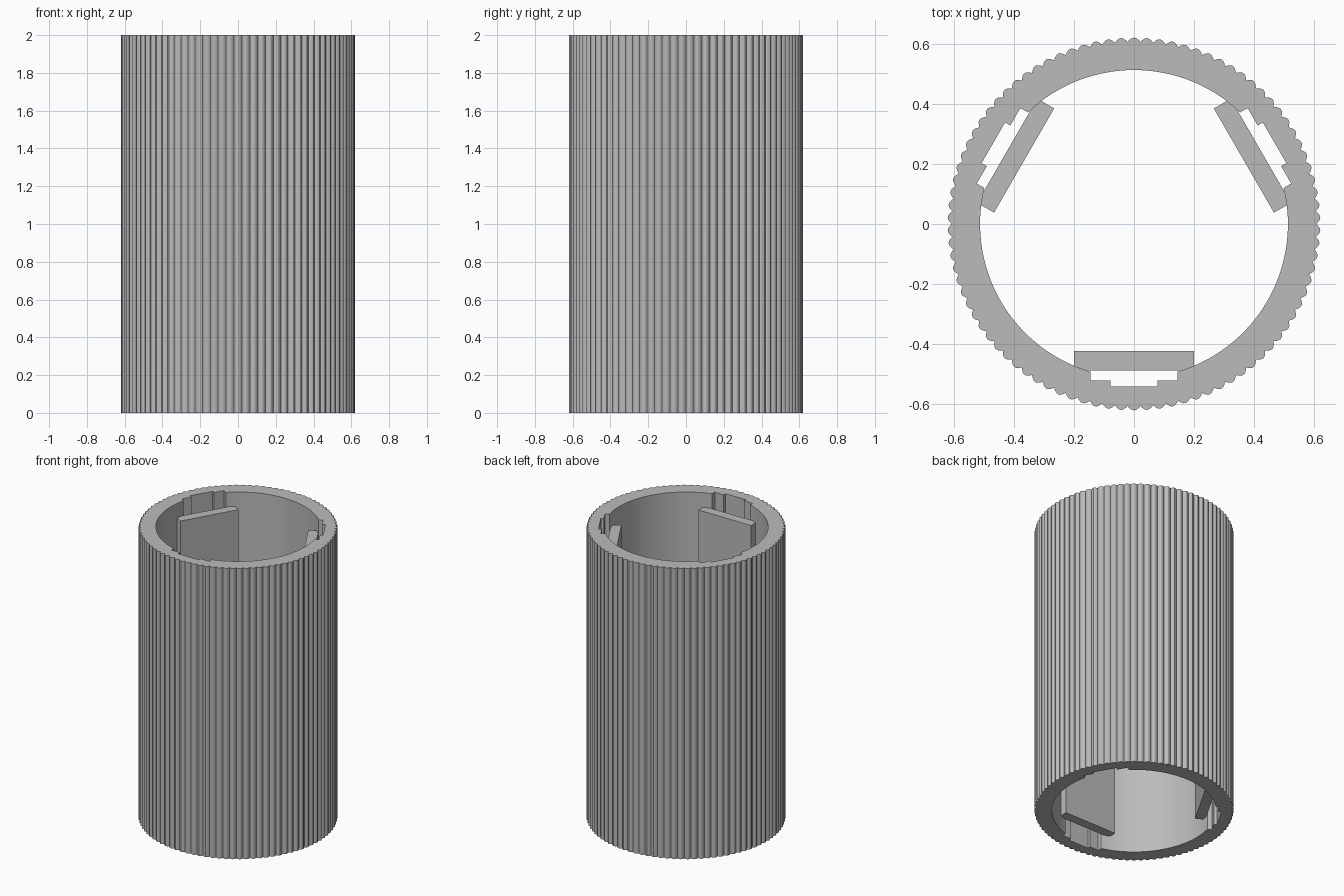
import bpy, bmesh, math
from mathutils import Vector, Matrix

if "Cube" in bpy.data.objects:
    bpy.data.objects.remove(bpy.data.objects["Cube"])

HEIGHT = 2.0
R_IN, R_OUT, R_VALLEY = 0.512, 0.62, 0.606
FLUTES = 90

grey = bpy.data.materials.new("plain_grey")
grey.diffuse_color = (0.5, 0.5, 0.5, 1)
grey.use_nodes = True
grey.node_tree.nodes["Principled BSDF"].inputs["Base Color"].default_value = grey.diffuse_color


def finish(bm, name, smooth=False):
    bmesh.ops.recalc_face_normals(bm, faces=bm.faces[:])
    mesh = bpy.data.meshes.new(name)
    bm.to_mesh(mesh)
    bm.free()
    mesh.materials.append(grey)
    obj = bpy.data.objects.new(name, mesh)
    bpy.context.collection.objects.link(obj)
    if smooth:
        bpy.context.view_layer.objects.active = obj
        obj.select_set(True)
        bpy.ops.object.shade_smooth_by_angle(angle=math.radians(25))
        obj.select_set(False)
    return obj


def polar(r, a):
    return Vector((r * math.cos(a), r * math.sin(a), 0))


def extrude_profile(loops, z0, z1):
    """Fill nested closed loops and extrude them upward."""
    bm = bmesh.new()
    edges = []
    for loop in loops:
        vs = [bm.verts.new((p.x, p.y, z0)) for p in loop]
        edges += [bm.edges.new((vs[i - 1], vs[i])) for i in range(len(vs))]
    bmesh.ops.triangle_fill(bm, edges=edges, use_beauty=True)
    ext = bmesh.ops.extrude_face_region(bm, geom=bm.faces[:], use_keep_orig=True)
    top = [v for v in ext["geom"] if isinstance(v, bmesh.types.BMVert)]
    bmesh.ops.translate(bm, verts=top, vec=(0, 0, z1 - z0))
    return bm


# Fluted outer outline: rounded ridges with narrow valleys
outer = []
STEPS = 6
for i in range(FLUTES):
    for k in range(STEPS):
        a = 2 * math.pi * (i + k / STEPS) / FLUTES
        outer.append(polar(R_VALLEY + (R_OUT - R_VALLEY) * math.sin(math.pi * k / STEPS), a))

# Round bore outline with three stepped slots
half = 0.145
mouth = math.sqrt(R_IN ** 2 - half ** 2)
slot = [(-half, -mouth), (-half, -0.52), (-0.078, -0.52), (-0.078, -0.54),
        (0.078, -0.54), (0.078, -0.52), (half, -0.52), (half, -mouth)]
half_angle = math.asin(half / R_IN)
inner = []
for s in range(3):
    turn = s * 2 * math.pi / 3
    rot = Matrix.Rotation(turn, 3, 'Z')
    inner += [rot @ Vector((x, y, 0)) for x, y in slot]
    start = turn - math.pi / 2 + half_angle
    span = 2 * math.pi / 3 - 2 * half_angle
    inner += [polar(R_IN, start + span * k / 30) for k in range(1, 30)]

finish(extrude_profile([outer, inner], 0, HEIGHT), "fluted_tube", smooth=True)

# Flat panels bridging each slot, set back from both ends
for s in range(3):
    rot = Matrix.Rotation(s * 2 * math.pi / 3, 3, 'Z')
    rect = [(-0.2, -0.487), (0.2, -0.487), (0.2, -0.422), (-0.2, -0.422)]
    loop = [rot @ Vector((x, y, 0)) for x, y in rect]
    finish(extrude_profile([loop], 0.1, HEIGHT - 0.1), f"inner_panel_{s + 1}")
